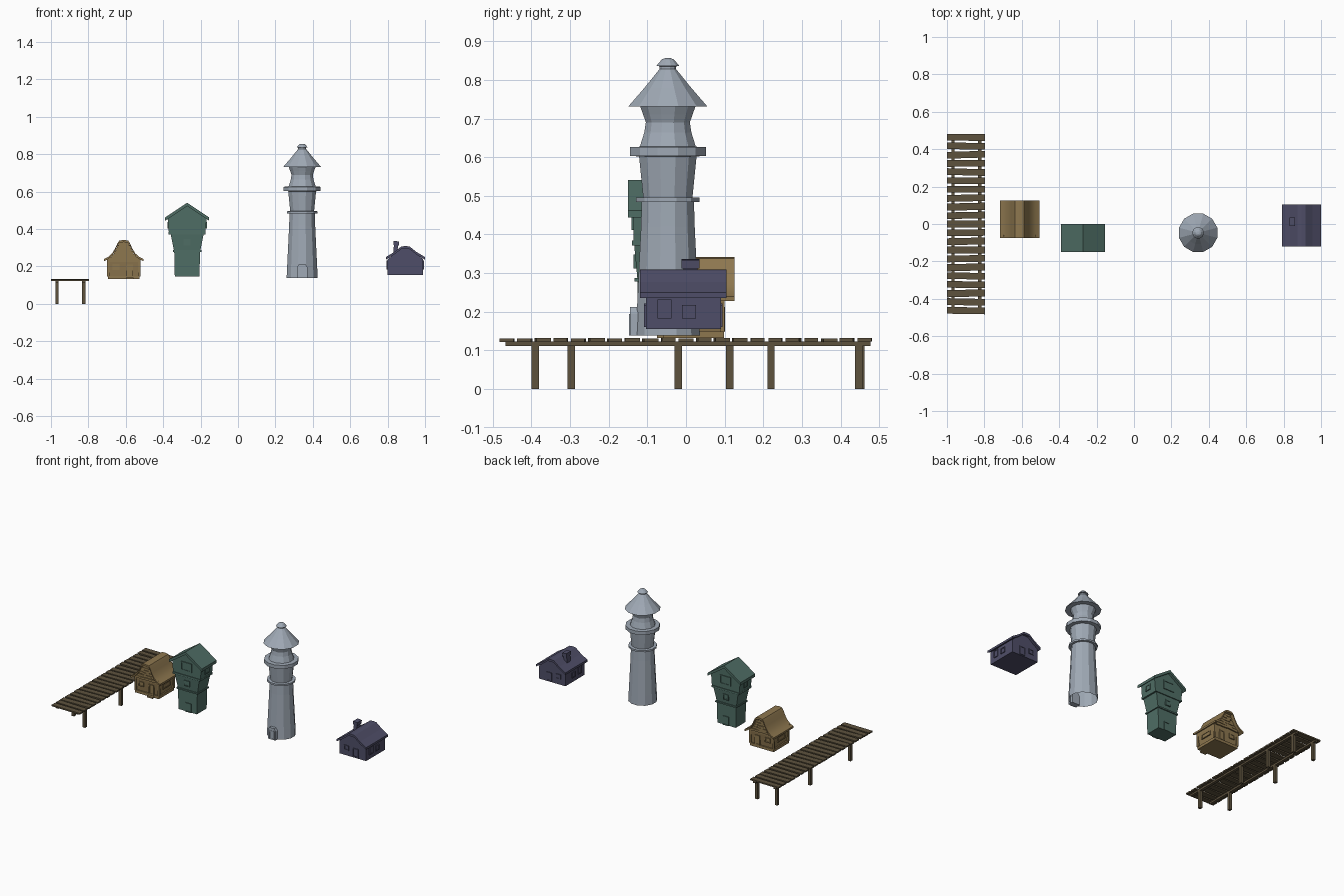
import bpy, bmesh, math, random
from mathutils import Matrix, Vector

if "Cube" in bpy.data.objects:
    bpy.data.objects.remove(bpy.data.objects["Cube"])

random.seed(4)


def material(name, rgb):
    m = bpy.data.materials.new(name)
    m.diffuse_color = (*rgb, 1)
    m.use_nodes = True
    m.node_tree.nodes["Principled BSDF"].inputs["Base Color"].default_value = m.diffuse_color
    return m


WOOD = material("dark_wood", (0.11, 0.085, 0.048))
OCHRE = material("ochre", (0.27, 0.185, 0.078))
GREEN = material("sea_green", (0.078, 0.155, 0.13))
STONE = material("pale_stone", (0.35, 0.40, 0.465))
PURPLE = material("slate_purple", (0.078, 0.076, 0.138))


def finish(name, bm, mat):
    bmesh.ops.recalc_face_normals(bm, faces=bm.faces)
    me = bpy.data.meshes.new(name)
    bm.to_mesh(me)
    bm.free()
    me.materials.append(mat)
    ob = bpy.data.objects.new(name, me)
    bpy.context.collection.objects.link(ob)
    return ob


def add_box(bm, c, s, rot=None):
    m = Matrix.Translation(c) @ (rot or Matrix()) @ Matrix.Diagonal((*s, 1))
    bmesh.ops.create_cube(bm, size=1, matrix=m)


def box(name, c, s, mat, rot=None):
    bm = bmesh.new()
    add_box(bm, c, s, rot)
    return finish(name, bm, mat)


def prism(name, pts, y0, y1, mat):
    """Extrude an x-z outline along y."""
    bm = bmesh.new()
    f = bm.faces.new([bm.verts.new((x, y0, z)) for x, z in pts])
    r = bmesh.ops.extrude_face_region(bm, geom=[f])
    bmesh.ops.translate(bm, vec=(0, y1 - y0, 0),
                        verts=[v for v in r["geom"] if isinstance(v, bmesh.types.BMVert)])
    return finish(name, bm, mat)


def roof(name, cx, half, t, y0, y1, mat):
    """Symmetric sheet roof; half runs from eave to ridge as (offset, z)."""
    full = [(cx - o, z) for o, z in half] + [(cx + o, z) for o, z in reversed(half) if o > 0]
    return prism(name, full + [(x, z - t) for x, z in reversed(full)], y0, y1, mat)


def tiers(name, cx, cy, rows, mat):
    """Rectangular tower body from (z, half width, half depth) rows."""
    bm = bmesh.new()
    rings = [[bm.verts.new((cx + a * hx, cy + b * hy, z))
              for a, b in ((-1, -1), (1, -1), (1, 1), (-1, 1))] for z, hx, hy in rows]
    for r, s in zip(rings, rings[1:]):
        for i in range(4):
            j = (i + 1) % 4
            bm.faces.new((r[i], r[j], s[j], s[i]))
    bm.faces.new(rings[0])
    bm.faces.new(rings[-1])
    return finish(name, bm, mat)


def frame(name, c, w, h, mat, side=False, t=0.006, d=0.01):
    """Raised surround with a thin panel, facing y or (side) x."""
    bm = bmesh.new()

    def bar(u, v, a, b, depth):
        off = Vector((0, u, v)) if side else Vector((u, 0, v))
        add_box(bm, Vector(c) + off, (depth, a, b) if side else (a, depth, b))
    for k in (-1, 1):
        bar(k * w / 2, 0, t, h + t, d)
        bar(0, k * h / 2, w + t, t, d)
    bar(0, 0, w, h, d * 0.4)
    return finish(name, bm, mat)


# Dock: slightly crooked planks, two beams, uneven posts
bm = bmesh.new()
for i in range(21):
    rot = Matrix.Rotation(random.uniform(-0.03, 0.03), 4, "Z")
    add_box(bm, (-0.8975, -0.463 + i * 0.0463, 0.127 + random.uniform(-0.001, 0.001)),
            (0.203, random.uniform(0.034, 0.039), 0.009), rot)
finish("dock_planks", bm, WOOD)
for x, ys in ((-0.968, (-0.297, 0.113, 0.452)), (-0.824, (-0.39, -0.02, 0.22, 0.447))):
    box("dock_beam", (x, 0.005, 0.117), (0.018, 0.945, 0.012), WOOD)
    for y in ys:
        box("dock_post", (x, y, 0.057), (0.018, 0.019, 0.114), WOOD)

# Ochre cottage: plinth, flared walls, sweeping roof
cx = -0.611
tiers("cottage_plinth", cx, 0.02, [(0.132, 0.085, 0.078), (0.15, 0.085, 0.078)], OCHRE)
tiers("cottage_walls", cx, 0.02, [(0.15, 0.076, 0.07), (0.225, 0.09, 0.078), (0.24, 0.09, 0.078)], OCHRE)
prism("cottage_gable", [(cx - 0.09, 0.235), (cx - 0.06, 0.255), (cx - 0.036, 0.295), (cx - 0.02, 0.332),
                        (cx + 0.02, 0.332), (cx + 0.036, 0.295), (cx + 0.06, 0.255), (cx + 0.09, 0.235)],
      -0.058, 0.098, OCHRE)
ob = roof("cottage_roof", cx, [(0.105, 0.24), (0.083, 0.251), (0.062, 0.27), (0.045, 0.298), (0.033, 0.325),
                               (0.024, 0.338), (0, 0.342)], 0.012, -0.075, 0.126, OCHRE)
bpy.context.view_layer.objects.active = ob
ob.select_set(True)
bpy.ops.object.shade_smooth_by_angle(angle=math.radians(35))
ob.select_set(False)
# Overlapping gable boards
for y in (-0.062, 0.102):
    bm = bmesh.new()
    for i, hw in enumerate((0.088, 0.066, 0.053, 0.043, 0.036, 0.028)):
        for k in range(4):
            add_box(bm, (cx + (k - 1.5) * hw / 2, y, 0.242 + i * 0.016 + random.uniform(-0.002, 0.002)),
                    (hw / 2, 0.008, 0.014), Matrix.Rotation(random.uniform(-0.06, 0.06), 4, "Y"))
    finish("cottage_gable_boards", bm, OCHRE)
for y in (-0.056, 0.096):
    frame("cottage_window", (cx - 0.042, y, 0.197), 0.032, 0.024, OCHRE)
    frame("cottage_door", (cx + 0.032, y, 0.18), 0.03, 0.056, OCHRE)
for k in (-1, 1):
    frame("cottage_side_window", (cx + k * 0.085, 0.02, 0.196), 0.07, 0.024, OCHRE, True)
    for y in (-0.054, 0.094):
        box("cottage_corner_post", (cx + k * 0.083, y, 0.19), (0.012, 0.012, 0.085), OCHRE)
box("cottage_step", (cx + 0.032, -0.066, 0.137), (0.04, 0.018, 0.01), OCHRE)

# Green tower house: tapered storeys with bands and a gable roof
cx, cy = -0.272, -0.076
tiers("tower_house_base", cx, cy, [(0.146, 0.066, 0.05), (0.28, 0.069, 0.05)], GREEN)
tiers("tower_house_lower_band", cx, cy, [(0.278, 0.076, 0.057), (0.287, 0.076, 0.057)], GREEN)
tiers("tower_house_middle", cx, cy, [(0.287, 0.071, 0.05), (0.372, 0.088, 0.058)], GREEN)
tiers("tower_house_upper_band", cx, cy, [(0.372, 0.099, 0.064), (0.384, 0.099, 0.064)], GREEN)
prism("tower_house_top", [(cx - 0.098, 0.384), (cx + 0.098, 0.384), (cx + 0.104, 0.455),
                          (cx, 0.53), (cx - 0.104, 0.455)], cy - 0.06, cy + 0.06, GREEN)
roof("tower_house_roof", cx, [(0.118, 0.462), (0, 0.541)], 0.018, -0.15, 0.0, GREEN)
for k in (-1, 1):
    frame("tower_house_door", (cx + 0.005, cy + k * 0.05, 0.174), 0.036, 0.052, GREEN)
    frame("tower_house_window", (cx, cy + k * 0.055, 0.33), 0.032, 0.03, GREEN)
    frame("tower_house_gable_window", (cx, cy + k * 0.06, 0.44), 0.07, 0.05, GREEN)
    frame("tower_house_side_window", (cx + k * 0.101, cy, 0.42), 0.034, 0.03, GREEN, True)

# Stone lighthouse: twelve-sided turned profile, open underneath
cx, cy, n = 0.343, -0.047, 12
profile = [(0.086, 0.138), (0.083, 0.2), (0.078, 0.3), (0.072, 0.42), (0.07, 0.484), (0.085, 0.484),
           (0.085, 0.495), (0.066, 0.496), (0.077, 0.602), (0.102, 0.603), (0.102, 0.626), (0.075, 0.627),
           (0.063, 0.664), (0.059, 0.69), (0.066, 0.71), (0.074, 0.731), (0.106, 0.731), (0.063, 0.779),
           (0.022, 0.828), (0.022, 0.835), (0.031, 0.836), (0.016, 0.853), (0.008, 0.856)]
bm = bmesh.new()
rings = [[bm.verts.new((cx + r * math.cos(a), cy + r * math.sin(a), z))
          for a in [(i + 0.5) * math.tau / n for i in range(n)]] for r, z in profile]
for r, s in zip(rings, rings[1:]):
    for i in range(n):
        bm.faces.new((r[i], r[(i + 1) % n], s[(i + 1) % n], s[i]))
bm.faces.new(rings[-1])
finish("lighthouse", bm, STONE)
# Arched doorway
prism("lighthouse_doorway", [(cx - 0.028, 0.138), (cx + 0.028, 0.138), (cx + 0.028, 0.195), (cx + 0.017, 0.212),
                             (cx - 0.017, 0.212), (cx - 0.028, 0.195)], -0.145, -0.11, STONE)
frame("lighthouse_door", (cx, -0.145, 0.166), 0.032, 0.05, STONE, d=0.004)

# Purple house: gable walls, flat-ridged roof, chimney
cx, cy = 0.895, -0.007
prism("house_walls", [(cx - 0.095, 0.155), (cx + 0.095, 0.155), (cx + 0.095, 0.238), (cx + 0.018, 0.298),
                      (cx - 0.018, 0.298), (cx - 0.095, 0.238)], -0.104, 0.09, PURPLE)
roof("house_roof", cx, [(0.105, 0.25), (0.06, 0.277), (0.022, 0.307), (0, 0.309)], 0.014, -0.119, 0.105, PURPLE)
box("house_chimney", (0.843, 0.012, 0.295), (0.022, 0.036, 0.07), PURPLE, Matrix.Rotation(0.08, 4, "Y"))
box("house_chimney_cap", (0.846, 0.012, 0.324), (0.03, 0.046, 0.022), PURPLE, Matrix.Rotation(0.08, 4, "Y"))
for y in (-0.104, 0.09):
    frame("house_door", (cx + 0.02, y, 0.188), 0.034, 0.05, PURPLE)
    frame("house_window", (cx - 0.045, y, 0.205), 0.028, 0.026, PURPLE)
for k in (-1, 1):
    x = cx + k * 0.095
    frame("house_tall_window", (x, -0.056, 0.207), 0.03, 0.042, PURPLE, True)
    frame("house_side_window", (x, 0.008, 0.2), 0.03, 0.028, PURPLE, True)
